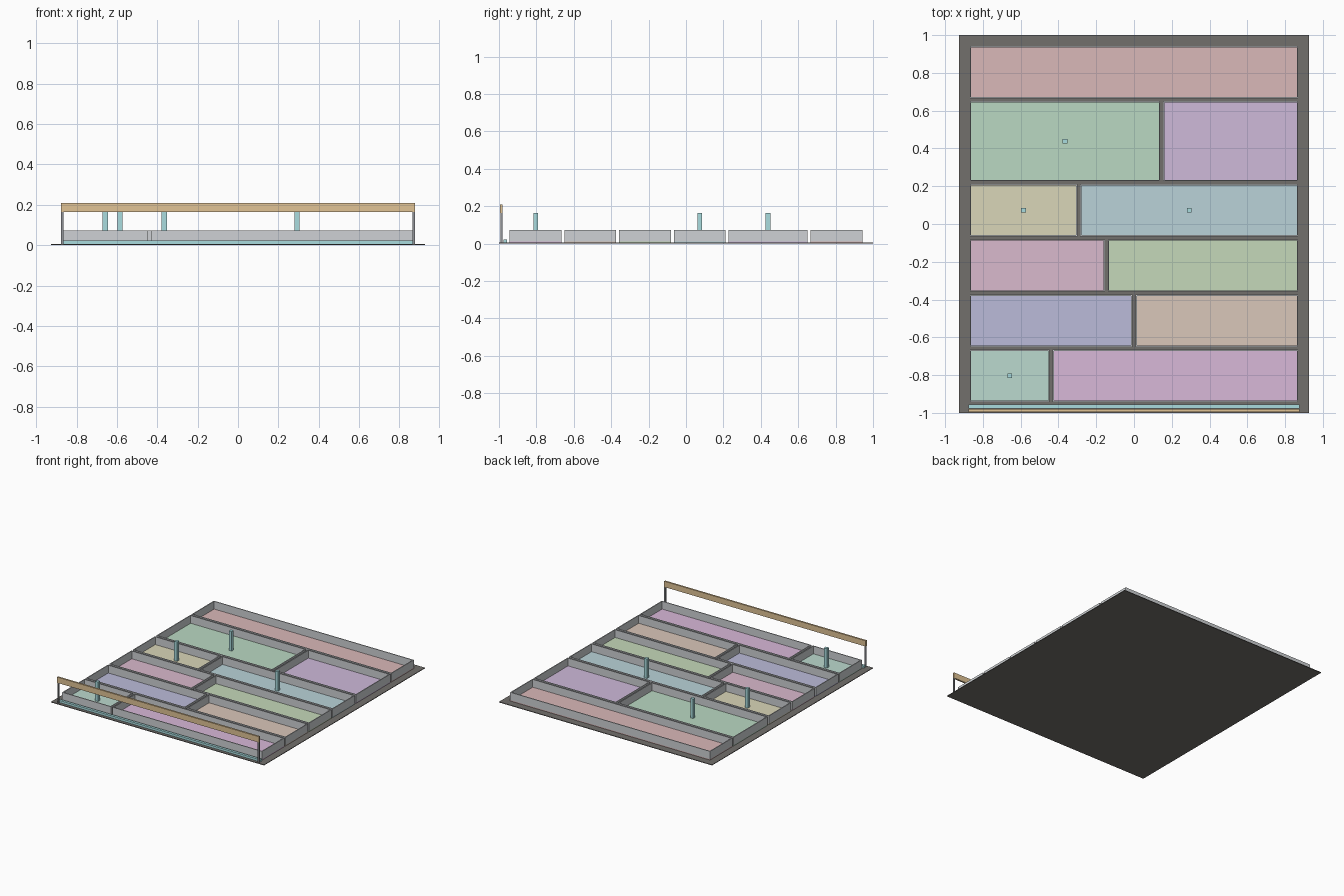
import bpy, bmesh

if "Cube" in bpy.data.objects:
    bpy.data.objects.remove(bpy.data.objects["Cube"])

U = 0.1462      # layout module
GAP = 0.0155    # clear gap between neighbouring trays
WALL = 0.007    # tray wall thickness
BASE_TOP, FLOOR_TOP, WALL_TOP = 0.005, 0.012, 0.073
X0, Y0 = -6 * U, -6.5 * U


def material(name, rgb):
    m = bpy.data.materials.new(name)
    m.diffuse_color = (*rgb, 1)
    m.use_nodes = True
    m.node_tree.nodes["Principled BSDF"].inputs["Base Color"].default_value = m.diffuse_color
    return m


def finish(name, bm, mat):
    bmesh.ops.recalc_face_normals(bm, faces=bm.faces)
    me = bpy.data.meshes.new(name)
    bm.to_mesh(me)
    bm.free()
    ob = bpy.data.objects.new(name, me)
    bpy.context.collection.objects.link(ob)
    if mat:
        me.materials.append(mat)
    return ob


def box(name, x, y, z, mat=None):
    """Box from (min, max) pairs."""
    bm = bmesh.new()
    bmesh.ops.create_cube(bm, size=1)
    for v in bm.verts:
        v.co = [r[0] if c < 0 else r[1] for c, r in zip(v.co, (x, y, z))]
    return finish(name, bm, mat)


def frame(name, x, y, z, t, mat=None):
    """Rectangular ring of walls, open above and below."""
    bm = bmesh.new()
    loops = []
    for inset, h in ((0, z[0]), (0, z[1]), (t, z[1]), (t, z[0])):
        a, b, c, d = x[0] + inset, x[1] - inset, y[0] + inset, y[1] - inset
        loops.append([bm.verts.new((p, q, h)) for p, q in ((a, c), (b, c), (b, d), (a, d))])
    for i in range(4):
        lo, hi = loops[i], loops[(i + 1) % 4]
        for j in range(4):
            k = (j + 1) % 4
            bm.faces.new((lo[j], lo[k], hi[k], hi[j]))
    return finish(name, bm, mat)


dark = material("dark_base", (0.17, 0.16, 0.15))
steel = material("dark_steel", (0.28, 0.29, 0.31))
grey = material("wall_grey", (0.62, 0.64, 0.66))
cyan = material("cyan", (0.40, 0.72, 0.74))
wood = material("orange_rail", (0.75, 0.55, 0.30))

# Base sheet
box("base_sheet", (-0.927, 0.927), (-1, 1), (0, BASE_TOP), dark)

# Rows from front to back: depth in modules, then trays (width, colour, has post)
rows = [
    (2, [(3, (0.50, 0.70, 0.62), True), (9, (0.69, 0.48, 0.69), False)]),
    (2, [(6, (0.50, 0.50, 0.70), False), (6, (0.70, 0.57, 0.49), False)]),
    (2, [(5, (0.70, 0.49, 0.61), False), (7, (0.56, 0.69, 0.49), False)]),
    (2, [(4, (0.70, 0.67, 0.48), True), (8, (0.49, 0.65, 0.69), True)]),
    (3, [(7, (0.49, 0.69, 0.54), True), (5, (0.62, 0.49, 0.70), False)]),
    (2, [(12, (0.70, 0.48, 0.48), False)]),
]

# Trays: coloured floor, grey walls, optional centre post
y, n = Y0, 0
for depth, trays in rows:
    x = X0
    for width, rgb, has_post in trays:
        n += 1
        xr = (x + GAP / 2, x + width * U - GAP / 2)
        yr = (y + GAP / 2, y + depth * U - GAP / 2)
        box(f"tray_floor_{n}", xr, yr, (BASE_TOP, FLOOR_TOP), material(f"floor_colour_{n}", rgb))
        frame(f"tray_walls_{n}", xr, yr, (FLOOR_TOP, WALL_TOP), WALL, grey)
        if has_post:
            cx, cy, r = sum(xr) / 2, sum(yr) / 2, 0.0125
            box(f"tray_post_{n}", (cx - r, cx + r), (cy - r, cy + r), (FLOOR_TOP, 0.165), cyan)
        x += width * U
    y += depth * U

# Front strip, rail and its two uprights
box("front_strip", (X0, -X0), (-0.976, -0.956), (BASE_TOP, 0.022), cyan)
box("front_rail", (X0, -X0), (-0.994, -0.980), (0.165, 0.210), wood)
for side, s in (("left", -1), ("right", 1)):
    xs = sorted((s * 0.865, s * 0.877))
    box(f"rail_upright_{side}", xs, (-0.993, -0.981), (BASE_TOP, 0.165), steel)
